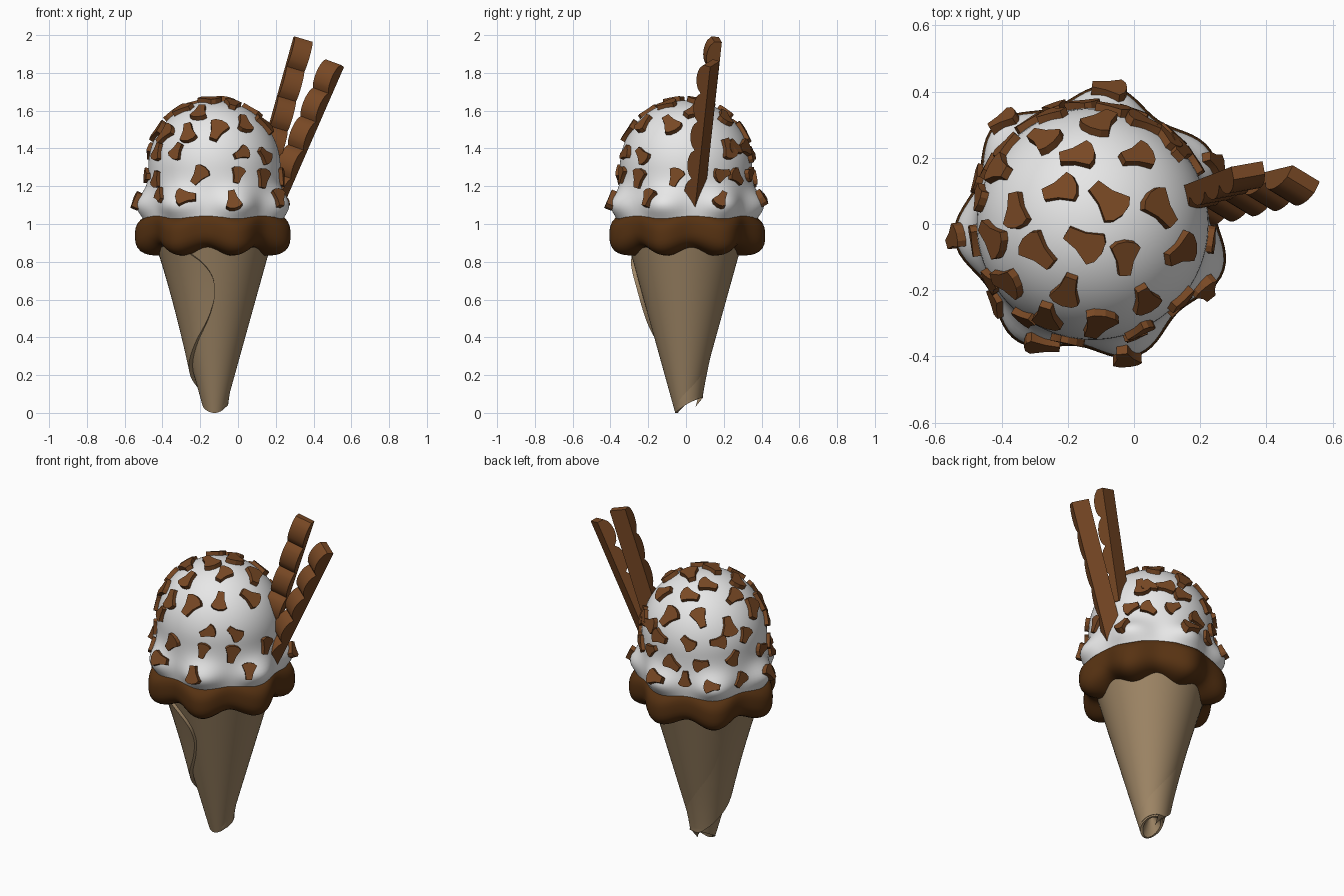
import bpy, bmesh, math, random
from math import sin, cos, pi, radians, exp, sqrt
from mathutils import Vector, Matrix

if "Cube" in bpy.data.objects:
    bpy.data.objects.remove(bpy.data.objects["Cube"])

random.seed(4)
CX = -0.125  # axis of cone and scoop


def material(name, rgb):
    m = bpy.data.materials.new(name)
    m.diffuse_color = (*rgb, 1)
    m.use_nodes = True
    m.node_tree.nodes["Principled BSDF"].inputs["Base Color"].default_value = m.diffuse_color
    return m


WAFER = material("wafer tan", (0.34, 0.235, 0.13))
CREAM = material("cream white", (0.84, 0.84, 0.84))
SAUCE = material("dark chocolate", (0.095, 0.032, 0.006))
CHOC = material("milk chocolate", (0.19, 0.066, 0.018))


def finish(name, bm, mat, angle=40):
    bmesh.ops.remove_doubles(bm, verts=bm.verts, dist=1e-5)
    bmesh.ops.recalc_face_normals(bm, faces=bm.faces)
    me = bpy.data.meshes.new(name)
    bm.to_mesh(me)
    bm.free()
    ob = bpy.data.objects.new(name, me)
    bpy.context.collection.objects.link(ob)
    me.materials.append(mat)
    bpy.ops.object.select_all(action='DESELECT')
    ob.select_set(True)
    bpy.context.view_layer.objects.active = ob
    bpy.ops.object.shade_smooth_by_angle(angle=radians(angle))
    return ob


def grid(name, nu, nv, f, mat, close_u=True, close_v=False):
    """Quad surface from f(u index, v index)."""
    bm = bmesh.new()
    vs = [[bm.verts.new(f(i, j)) for j in range(nv)] for i in range(nu)]
    for i in range(nu if close_u else nu - 1):
        for j in range(nv if close_v else nv - 1):
            k, l = (i + 1) % nu, (j + 1) % nv
            bm.faces.new((vs[i][j], vs[k][j], vs[k][l], vs[i][l]))
    return finish(name, bm, mat)


def polar(r, a, z, y0=0.0):
    return Vector((CX + r * cos(a), y0 + r * sin(a), z))


def lobe(a):
    return cos(7 * (a + radians(20)))


# Wafer cone with a slanted hollow tip
def cone_r(z):
    return 0.052 + 0.278 * z


def cone_point(i, j):
    a = 2 * pi * i / 64
    z0 = 0.04 + 0.04 * sin(a)
    if j == 0:
        return polar(0.0001, a, 0.14, -0.005)
    if j == 1:
        return polar(cone_r(z0) - 0.014, a, z0, -0.005)
    z = z0 + (0.95 - z0) * (j - 2) / 14
    return polar(cone_r(z), a, z, -0.005)


grid("wafer_cone", 64, 17, cone_point, WAFER)

# Overlapping wafer flap: its front edge winds round the cone
EDGE = [(0.02, -300), (0.1, -235), (0.2, -180), (0.31, -139), (0.48, -100),
        (0.63, -87), (0.76, -94), (0.85, -116), (0.92, -140)]


def edge_angle(z):
    for (z0, a0), (z1, a1) in zip(EDGE, EDGE[1:]):
        if z <= z1:
            t = (z - z0) / (z1 - z0)
            return radians(a0 + (a1 - a0) * t)
    return radians(EDGE[-1][1])


def flap_point(i, j):
    z = 0.03 + 0.88 * i / 44
    z = max(z, 0.03)
    e = sum(edge_angle(min(0.92, max(0.02, z + d))) for d in (-.05, -.025, 0, .025, .05)) / 5
    if j == 0:
        return polar(cone_r(z) - 0.005, e, z, -0.005)
    t = (j - 1) / 23
    a = e - radians(130) * t
    z = max(z, 0.042 + 0.04 * sin(a))
    return polar(cone_r(z) + 0.021 * (1 - t) - 0.001 * t, a, z, -0.005)


grid("wafer_flap", 45, 25, flap_point, WAFER, close_u=False)


# Ice cream scoop with a lobed skirt
def scoop_r(z, a):
    base = 0.35 if z < 1.3 else 0.35 * sqrt(max(0, 1 - ((z - 1.3) / 0.355) ** 2))
    return base + exp(-((z - 1.10) / 0.08) ** 2) * (0.04 + 0.026 * lobe(a))


def scoop_point(i, j):
    a = 2 * pi * i / 112
    z = 1.3 + 0.355 * cos(pi / 2 * j / 24) if j <= 24 else 1.3 - 0.32 * (j - 24) / 20
    return polar(scoop_r(z, a), a, z)


grid("ice_cream_scoop", 112, 45, scoop_point, CREAM)


# Chocolate sauce collar
def sauce_point(i, j):
    a, b = 2 * pi * i / 112, 2 * pi * j / 32
    c, s = cos(b), sin(b)
    k = (abs(c) ** 2.8 + abs(s) ** 2.8) ** (-1 / 2.8)
    l = lobe(a)
    return polar(0.267 + 0.025 * l + 0.13 * c * k, a, 0.958 - 0.02 * l + 0.105 * s * k)


grid("sauce_collar", 112, 32, sauce_point, SAUCE, close_v=True)

# Chocolate chips: fan-shaped flakes lying on the scoop
FAN = [(-.018, -.055), (.018, -.055), (.026, -.01), (.047, .035), (.03, .05),
       (0, .056), (-.03, .05), (-.047, .035), (-.026, -.01)]
chips = bmesh.new()


def chip(a, z, spin, size=1.0):
    p = polar(scoop_r(z, a), a, z)
    if z > 1.3:
        n = p - Vector((CX, 0, 1.3))
    else:
        da = polar(scoop_r(z, a + .02), a + .02, z) - polar(scoop_r(z, a - .02), a - .02, z)
        dz = polar(scoop_r(z + .01, a), a, z + .01) - polar(scoop_r(z - .01, a), a, z - .01)
        n = da.cross(dz)
    n.normalize()
    m = Matrix.Translation(p) @ n.to_track_quat('Z', 'Y').to_matrix().to_4x4() \
        @ Matrix.Rotation(spin, 4, 'Z')
    lo = [chips.verts.new(m @ Vector((x * size, y * size, -0.02))) for x, y in FAN]
    hi = [chips.verts.new(m @ Vector((x * size, y * size, 0.02))) for x, y in FAN]
    chips.faces.new(hi)
    chips.faces.new(lo[::-1])
    for i in range(len(FAN)):
        k = (i + 1) % len(FAN)
        chips.faces.new((lo[i], lo[k], hi[k], hi[i]))


# upper chips by plan position
TOP = [(-.17, .20), (.005, .20), (-.27, .25), (-.10, .30), (.025, .30), (.13, .22),
       (-.22, .10), (-.08, .07), (.075, .045), (-.35, .04), (-.285, -.08),
       (-.15, -.055), (-.03, -.10), (.135, -.08), (-.20, -.195), (.03, -.22),
       (-.11, -.295), (-.26, -.27), (-.38, -.17), (-.42, -.04), (-.40, .16)]
for x, y in TOP:
    d = math.hypot(x - CX, y)
    chip(math.atan2(y, x - CX), 1.3 + 0.355 * sqrt(max(0.02, 1 - (d / 0.35) ** 2)),
         random.uniform(0, 2 * pi), random.uniform(0.95, 1.15))
# lower chips by height and direction
ROWS = {1.38: (-125, -66, -41, -150, 49, 110, 138, 166, 80),
        1.25: (-172, -149, -103, -70, -44, -9, 32, 48, 70, 95, 122, 152),
        1.14: (-174, -140, -113, -76, -30, 27, 83, 108, 131, 158)}
for z, angles in ROWS.items():
    for a in angles:
        chip(radians(a), z + random.uniform(-.02, .02), random.uniform(0, 2 * pi),
             random.uniform(0.8, 0.98))
finish("chocolate_chips", chips, CHOC, 20)


# Chocolate bars: flat back, a row of rounded segments in front
def bar(name, top, slope, yaw, length, w=0.1):
    up = Vector((slope[0], slope[1], 1)).normalized()
    side = Vector((cos(yaw), sin(yaw), 0))
    side = (side - up * side.dot(up)).normalized()
    front = side.cross(up)
    if front.y > 0:
        front = -front
    seg, prof = 0.165, [(0, -0.032)]
    for k in range(math.ceil(length / seg)):
        for i in range(9):
            t = i / 8
            prof.append(((k + t) * seg, 0.008 + 0.034 * sin(pi * t) ** 0.6))
    prof.append((prof[-1][0], -0.032))
    bm = bmesh.new()
    rows = [[bm.verts.new(Vector(top) - up * s + front * h + side * (q * w / 2))
             for s, h in prof] for q in (-1, 1)]
    bm.faces.new(rows[0])
    bm.faces.new(rows[1])
    for i in range(len(prof)):
        k = (i + 1) % len(prof)
        bm.faces.new((rows[0][i], rows[0][k], rows[1][k], rows[1][i]))
    finish(name, bm, CHOC, 35)


bar("chocolate_bar_back", (.347, .150, 1.978), (.28, .11), radians(11), 0.65)
bar("chocolate_bar_front", (.507, .125, 1.855), (.437, .107), radians(-26), 0.80)
